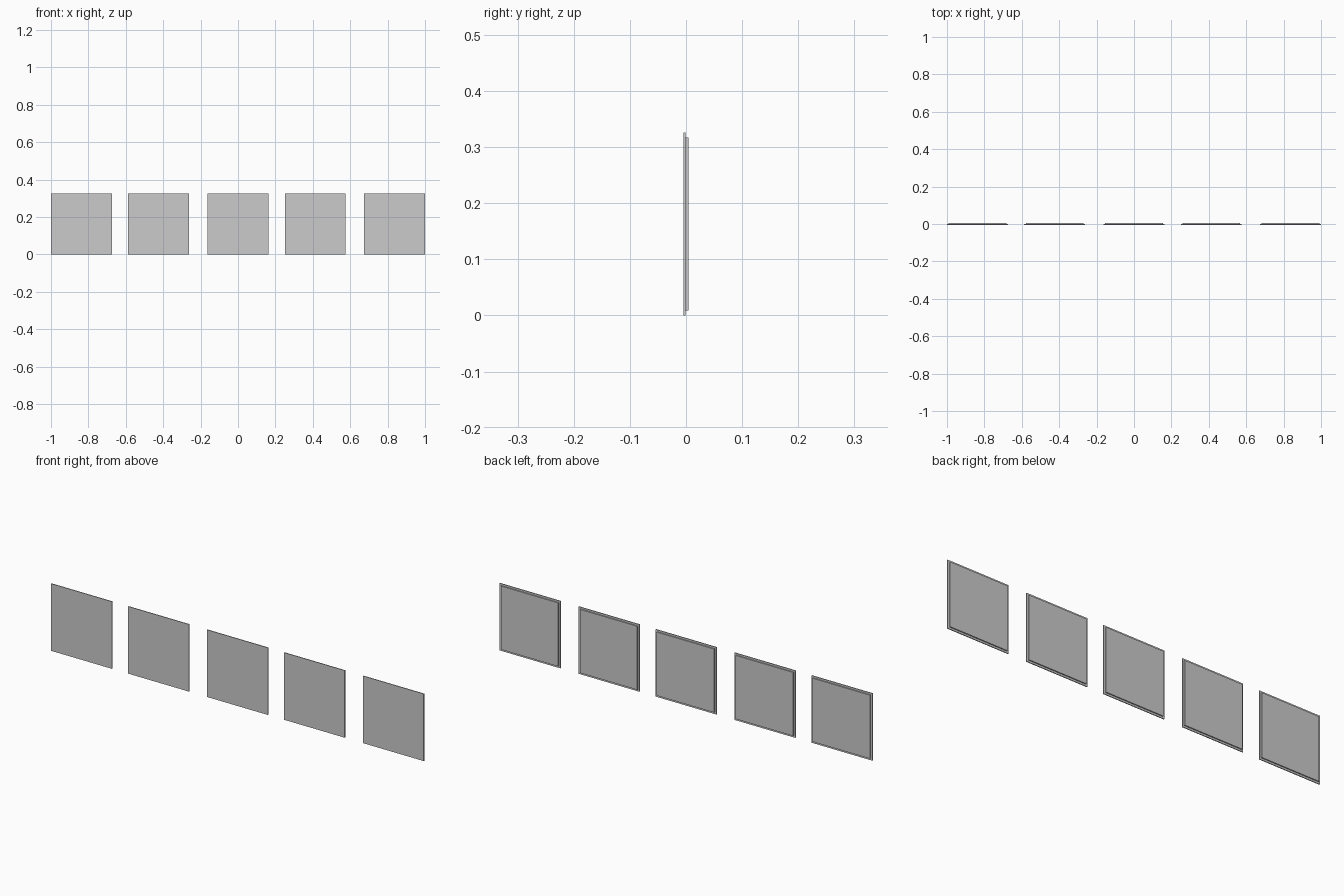
import bpy

if "Cube" in bpy.data.objects:
    bpy.data.objects.remove(bpy.data.objects["Cube"])

SIZE = 0.326       # panel width and height
INSET = 0.009      # step around the backing
Y_FRONT, Y_MID, Y_BACK = -0.0045, -0.0005, 0.0045


def box(name, x, z, w, h, y0, y1):
    bpy.ops.mesh.primitive_cube_add(size=1, location=(x, (y0 + y1) / 2, z))
    ob = bpy.context.object
    ob.name = name
    ob.scale = (w, y1 - y0, h)
    bpy.ops.object.transform_apply(location=False, rotation=False, scale=True)
    return ob


# Row of five square panels, each a thin face plate with a smaller backing
for i, x in enumerate((-0.837, -0.424, 0.0, 0.413, 0.837), 1):
    box(f"face_plate_{i}", x, SIZE / 2, SIZE, SIZE, Y_FRONT, Y_MID)
    inner = SIZE - 2 * INSET
    box(f"backing_{i}", x, SIZE / 2, inner, inner, Y_MID, Y_BACK)
